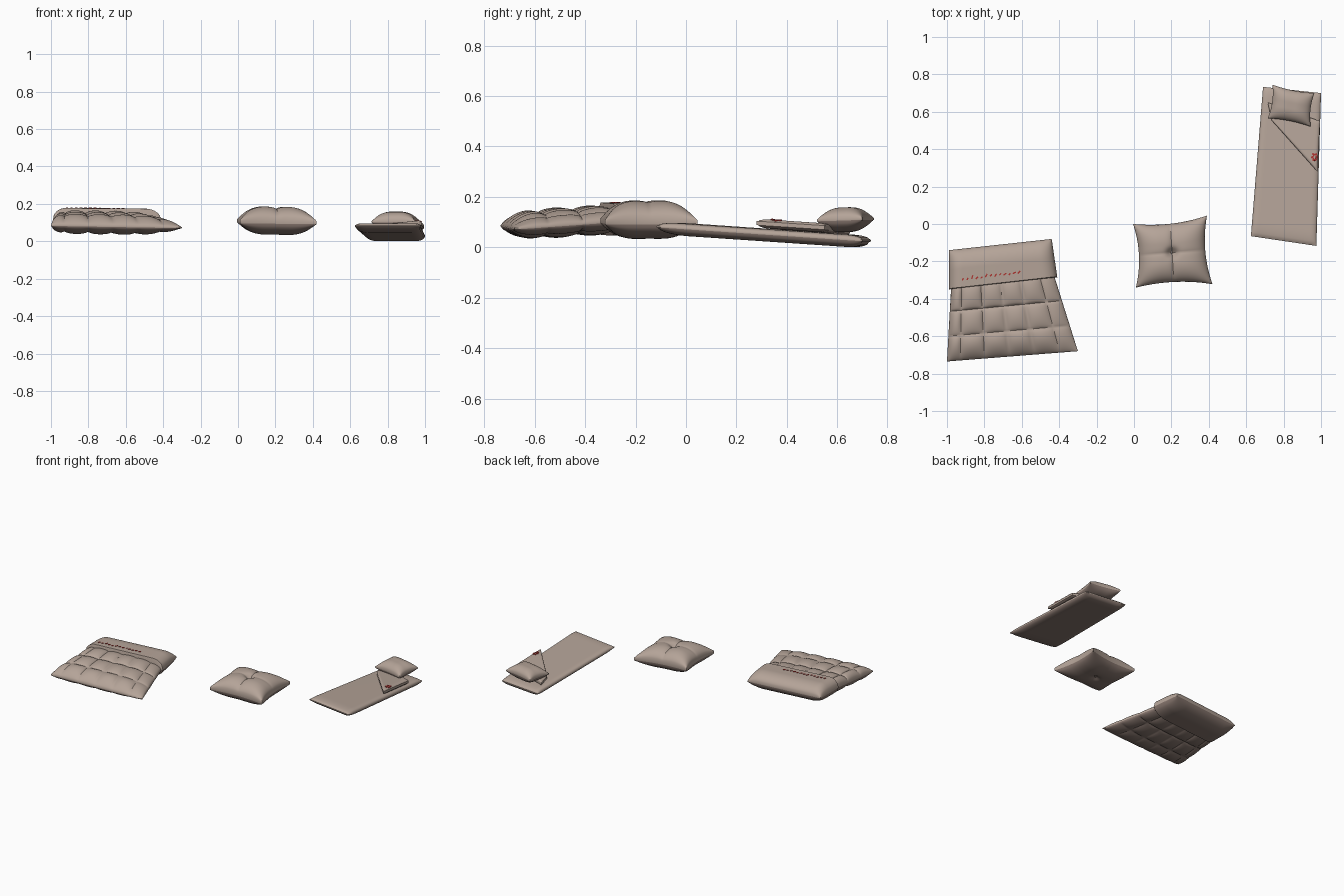
import bpy, bmesh, math, random
from mathutils import Vector, Matrix
from mathutils.bvhtree import BVHTree

cube = bpy.data.objects.get("Cube")
if cube:
    bpy.data.objects.remove(cube)
random.seed(4)


def material(name, rgb):
    m = bpy.data.materials.new(name)
    m.use_nodes = True
    m.diffuse_color = (*rgb, 1)
    bsdf = next(n for n in m.node_tree.nodes if n.type == "BSDF_PRINCIPLED")
    bsdf.inputs["Base Color"].default_value = (*rgb, 1)
    bsdf.inputs["Roughness"].default_value = 0.9
    return m


linen = material("linen", (0.46, 0.37, 0.315))
backing = material("dark backing", (0.24, 0.18, 0.155))
red = material("red thread", (0.42, 0.035, 0.03))


def finish(bm, name, *mats):
    bmesh.ops.recalc_face_normals(bm, faces=bm.faces)
    mesh = bpy.data.meshes.new(name)
    bm.to_mesh(mesh)
    bm.free()
    for mat in mats:
        mesh.materials.append(mat)
    ob = bpy.data.objects.new(name, mesh)
    bpy.context.collection.objects.link(ob)
    return ob


def rounded(d, r):
    """Quarter-round rise from an edge over the distance r."""
    return math.sqrt(max(0, 1 - (1 - min(d / r, 1)) ** 2))


def edges(u, v, left, right, front, back):
    return (rounded(u, left) * rounded(1 - u, right)
            * rounded(v, front) * rounded(1 - v, back))


def padded(name, corners, top, bottom, rim=0.003, pinch=0.0, n=40):
    """Stuffed quad: corners run front left, front right, back right, back left."""
    a, b, c, d = (Vector(p) for p in corners)
    bm = bmesh.new()
    steps = [0.5 * i / n + 0.25 * (1 - math.cos(math.pi * i / n)) for i in range(n + 1)]
    sheets = []
    for sign, height in ((1, top), (-1, bottom)):
        grid = []
        for u in steps:
            row = []
            for v in steps:
                s = 0.5 + (u - 0.5) * (1 - pinch * 4 * v * (1 - v))
                t = 0.5 + (v - 0.5) * (1 - pinch * 4 * u * (1 - u))
                p = a.lerp(b, s).lerp(d.lerp(c, s), t)
                p.z += sign * (rim + height(u, v))
                row.append(bm.verts.new(p))
            grid.append(row)
        for i in range(n):
            for j in range(n):
                f = bm.faces.new((grid[i][j], grid[i + 1][j], grid[i + 1][j + 1], grid[i][j + 1]))
                f.material_index = 0 if sign > 0 else 1
        sheets.append(grid)
    # wall joining the two rims
    loop = ([(i, 0) for i in range(n)] + [(n, j) for j in range(n)]
            + [(i, n) for i in range(n, 0, -1)] + [(0, j) for j in range(n, 0, -1)])
    up, low = sheets
    for (i, j), (k, l) in zip(loop, loop[1:] + loop[:1]):
        bm.faces.new((low[i][j], low[k][l], up[k][l], up[i][j]))
    return finish(bm, name, linen, backing)


# Quilt with sewn cells
def quilt_puff(depth):
    def height(u, v):
        across = abs(math.sin(math.pi * (u - 0.1) / 0.19))
        along = abs(math.sin(math.pi * v * 4))
        cell = 0.64 + 0.36 * (across * along) ** 0.45
        return depth * edges(u, v, 0.11, 0.4, 0.26, 0.1) * cell
    return height


padded("quilt", [(-1, -0.735, 0.085), (-0.3, -0.68, 0.073),
                 (-0.47, -0.14, 0.112), (-0.97, -0.2, 0.115)],
       quilt_puff(0.06), quilt_puff(0.05), n=100)


# Smooth cover wrapped round the head of the quilt
cover = padded("quilt_cover", [(-0.99, -0.35, 0.113), (-0.41, -0.285, 0.108),
                               (-0.44, -0.08, 0.113), (-0.99, -0.14, 0.113)],
               lambda u, v: 0.062 * edges(u, v, 0.12, 0.14, 0.02, 0.5),
               lambda u, v: 0.06 * edges(u, v, 0.16, 0.2, 0.02, 0.5), n=50)


# Tufted square cushion
def tufted(depth, crease, dimple):
    def height(u, v):
        x, y = u - 0.5, v - 0.5
        fold = crease * (math.exp(-abs(x) / 0.05) + 0.5 * math.exp(-abs(y) / 0.05))
        tuft = dimple * math.exp(-(x * x + y * y) / 0.006)
        return depth * edges(u, v, 0.34, 0.34, 0.34, 0.34) * (1 - fold - tuft)
    return height


cushion = padded("cushion", [(0.01, -0.34, 0.105), (0.42, -0.322, 0.1),
                             (0.39, 0.045, 0.1), (-0.005, 0, 0.11)],
                 tufted(0.073, 0.18, 0.35), tufted(0.06, 0.02, 0.25),
                 rim=0.009, pinch=0.12, n=56)


# Sleeping mat, sloping down to the head end
padded("mat", [(0.625, -0.065, 0.082), (0.975, -0.117, 0.082),
               (1.0, 0.7, 0.027), (0.69, 0.733, 0.027)],
       lambda u, v: 0.016 * edges(u, v, 0.1, 0.1, 0.1, 0.08),
       lambda u, v: 0.027 * edges(u, v, 0.2, 0.15, 0.15, 0.08))


# Folded-back corner of the blanket
def flap_puff(u, v):
    return 0.01 * edges(u, v, 0.2, 0.08, 0.1, 0.1)


flap = padded("blanket_flap", [(0.735, 0.555, 0.07), (0.98, 0.28, 0.096),
                               (0.995, 0.55, 0.078), (0.715, 0.65, 0.062)],
              flap_puff, flap_puff, rim=0.008, n=24)


# Small pillow on the mat
def pillow_puff(u, v):
    return 0.045 * edges(u, v, 0.4, 0.4, 0.4, 0.4)


padded("pillow", [(0.715, 0.565, 0.104), (0.945, 0.52, 0.107),
                  (0.965, 0.7, 0.113), (0.74, 0.745, 0.113)],
       pillow_puff, pillow_puff, rim=0.004, pinch=0.1)


# Cushion buttons and red embroidery laid onto the cloth
def surface(ob, x, y, up):
    mesh = ob.data
    tree = BVHTree.FromPolygons([v.co for v in mesh.vertices],
                                [p.vertices[:] for p in mesh.polygons])
    hit, normal, _, _ = tree.ray_cast(Vector((x, y, up)), Vector((0, 0, -up)))
    return hit, normal


def place(bm, ob, x, y, size, turn=0, up=1, sphere=False):
    hit, normal = surface(ob, x, y, up)
    pose = (Matrix.Translation(hit) @ normal.to_track_quat("Z", "Y").to_matrix().to_4x4()
            @ Matrix.Rotation(turn, 4, "Z") @ Matrix.Diagonal((*size, 1)))
    if sphere:
        bmesh.ops.create_uvsphere(bm, u_segments=12, v_segments=8, radius=1, matrix=pose)
    else:
        bmesh.ops.create_cube(bm, size=1, matrix=pose)


for side, label, mat in ((1, "top_button", linen), (-1, "bottom_button", backing)):
    bm = bmesh.new()
    place(bm, cushion, 0.203, -0.153, (0.01, 0.01, 0.004), up=side, sphere=True)
    finish(bm, label, mat)

bm = bmesh.new()
count = 13
for i in range(count):
    t = i / (count - 1)
    place(bm, cover, -0.915 + 0.3 * t, -0.293 + 0.031 * t + random.uniform(-0.005, 0.005),
          (random.uniform(0.013, 0.021), 0.007, 0.006), random.uniform(-0.2, 0.4))
finish(bm, "cover_stitching", red)

bm = bmesh.new()
for i in range(6):
    turn = math.tau * i / 6
    place(bm, flap, 0.965 + 0.011 * math.cos(turn), 0.358 + 0.016 * math.sin(turn),
          (0.015, 0.01, 0.006), turn)
finish(bm, "flap_embroidery", red)

# Soft shading that keeps seams crisp
for ob in bpy.context.collection.objects:
    if ob.type == "MESH":
        ob.select_set(True)
        bpy.context.view_layer.objects.active = ob
bpy.ops.object.shade_smooth_by_angle(angle=math.radians(40))
